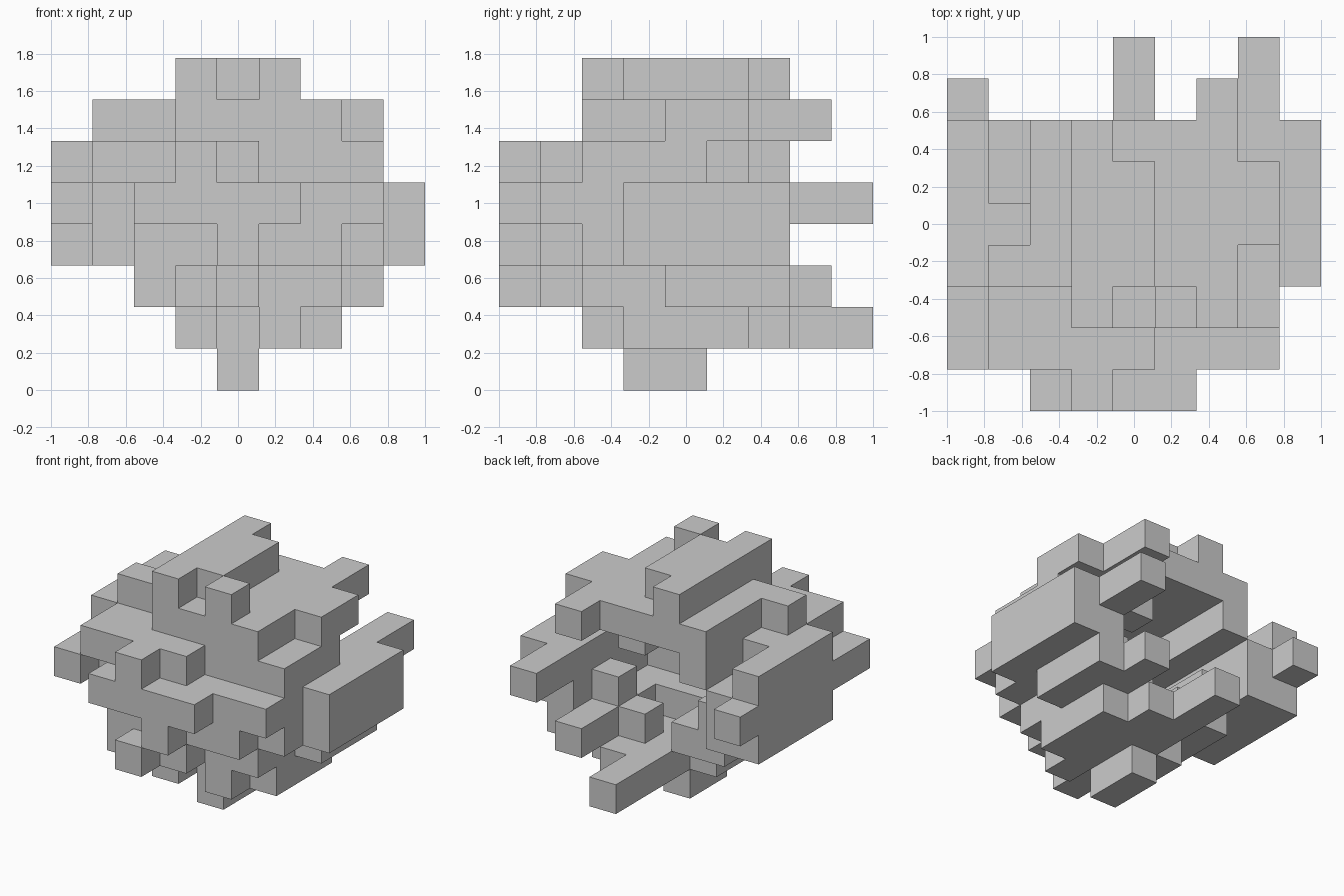
import bpy, bmesh

if "Cube" in bpy.data.objects:
    bpy.data.objects.remove(bpy.data.objects["Cube"])

S = 2 / 9          # edge length of one cube
cells = set()


def box(x, y, z):
    """Fill a block of cubes; each argument is an index or an inclusive (first, last) range."""
    r = [range(a, a + 1) if isinstance(a, int) else range(a[0], a[1] + 1) for a in (x, y, z)]
    cells.update((i, j, k) for i in r[0] for j in r[1] for k in r[2])


# foot and keel
box(4, (3, 4), 0)
box(4, (3, 8), 1)
box(3, (2, 4), 1)
box(5, (2, 6), 1)
box(6, (3, 5), 1)

# floor
box(2, (1, 5), 2)
box(3, (0, 5), 2)
box(4, (1, 3), 2)
box(5, (2, 3), 2)
box(5, 5, 2)
box(6, (2, 7), 2)
box(7, (4, 6), 2)

# front wall
box((2, 3), (1, 2), 3)
box(4, (0, 2), 3)
box((5, 6), (1, 2), 3)
box((2, 5), (0, 2), 4)
box((6, 7), (1, 2), 4)
box((1, 2), (1, 2), 5)
box(3, (0, 2), 5)
box(4, (1, 2), 5)
box((5, 7), 2, 5)

# left wall
box(0, (3, 6), (3, 5))
box(0, (1, 2), 4)
box(0, 7, 4)
box(1, (2, 6), (3, 4))
box(1, (3, 4), 5)
box(2, (3, 5), 3)
box(2, (3, 6), 5)

# right wall
box(8, (3, 6), (3, 4))
box(7, (2, 6), (3, 4))
box(7, (7, 8), 4)
box(7, (3, 4), 5)

# inner cubes
box(6, 5, 3)
box(5, 5, 5)

# roof and ridge
box((1, 2), 3, 6)
box(2, (4, 6), 6)
box((3, 6), (2, 6), 6)
box(6, 7, 6)
box(7, (4, 5), 6)
box(3, (2, 6), 7)
box(4, (3, 5), 7)
box(5, 2, 7)

# outer skin of the filled cubes
bm = bmesh.new()
corners = {}


def corner(p):
    if p not in corners:
        corners[p] = bm.verts.new((p[0] * S - 1, p[1] * S - 1, p[2] * S))
    return corners[p]


for c in sorted(cells):
    for axis in range(3):
        u, v = (axis + 1) % 3, (axis + 2) % 3
        for side in (0, 1):
            n = list(c)
            n[axis] += 2 * side - 1
            if tuple(n) in cells:
                continue
            ring = []
            for du, dv in ((0, 0), (1, 0), (1, 1), (0, 1)):
                p = list(c)
                p[axis] += side
                p[u] += du
                p[v] += dv
                ring.append(corner(tuple(p)))
            bm.faces.new(ring if side else ring[::-1])

mesh = bpy.data.meshes.new("cube_cluster")
bm.to_mesh(mesh)
bm.free()
obj = bpy.data.objects.new("cube_cluster", mesh)
bpy.context.collection.objects.link(obj)
